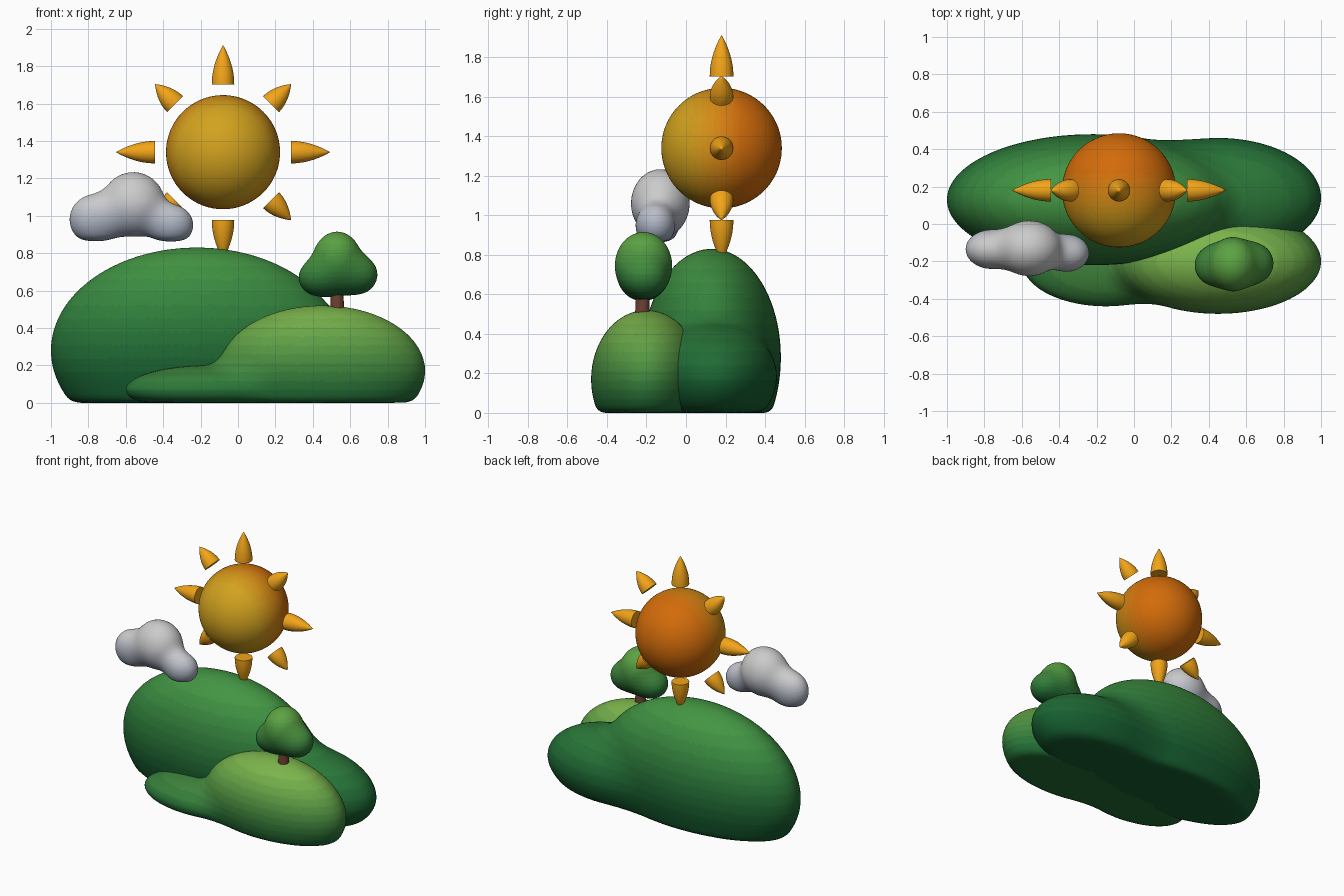
import bpy, bmesh, math
from mathutils import Vector, Matrix

if "Cube" in bpy.data.objects:
    bpy.data.objects.remove(bpy.data.objects["Cube"])


def material(name, rgb):
    m = bpy.data.materials.new(name)
    m.diffuse_color = [c ** 2.2 for c in rgb] + [1]
    m.use_nodes = True
    m.node_tree.nodes["Principled BSDF"].inputs["Base Color"].default_value = m.diffuse_color
    return m


def finish(bm, name, mats):
    bmesh.ops.recalc_face_normals(bm, faces=bm.faces)
    mesh = bpy.data.meshes.new(name)
    bm.to_mesh(mesh)
    bm.free()
    for m in mats:
        mesh.materials.append(m)
    ob = bpy.data.objects.new(name, mesh)
    bpy.context.collection.objects.link(ob)
    bpy.ops.object.select_all(action='DESELECT')
    ob.select_set(True)
    bpy.context.view_layer.objects.active = ob
    bpy.ops.object.shade_smooth_by_angle(angle=math.radians(40))
    return ob


def gradient(bm, name, axis, lo, hi, col_lo, col_hi, steps=10):
    """Colour faces in soft bands along one axis."""
    for f in bm.faces:
        t = (f.calc_center_median()[axis] - lo) / (hi - lo)
        f.material_index = min(steps - 1, max(0, int(t * steps)))
    return [material(f"{name}_{i}", [a + (b - a) * i / (steps - 1) for a, b in zip(col_lo, col_hi)])
            for i in range(steps)]


def smin(a, b, k):
    h = max(k - abs(a - b), 0) / k
    return min(a, b) - h * h * k / 4


def ellipsoid(p, c, r):
    x, y, z = ((p[i] - c[i]) / r[i] for i in range(3))
    k0 = math.sqrt(x * x + y * y + z * z)
    k1 = math.sqrt((x / r[0]) ** 2 + (y / r[1]) ** 2 + (z / r[2]) ** 2)
    return k0 * (k0 - 1) / k1 if k1 > 1e-9 else -min(r)


def blob(name, lobes, centre, stretch, k, colours, zrange, floor=None, detail=6):
    """Ellipsoid lobes melted together, optionally with a soft-edged flat base."""
    def dist(p):
        d = ellipsoid(p, *lobes[0])
        for c, r in lobes[1:]:
            d = smin(d, ellipsoid(p, c, r), k)
        return d if floor is None else -smin(-d, p[2] - floor, 0.04)

    bm = bmesh.new()
    bmesh.ops.create_icosphere(bm, subdivisions=detail, radius=1)
    centre = Vector(centre)
    for v in bm.verts:
        ray = Vector([a * b for a, b in zip(v.co, stretch)]).normalized()
        lo, hi = 0.0, 1.4
        for _ in range(18):
            mid = (lo + hi) / 2
            if dist(centre + ray * mid) < 0:
                lo = mid
            else:
                hi = mid
        v.co = centre + ray * lo
    return finish(bm, name, gradient(bm, name, 2, *zrange, *colours))


def lathe(name, profile, matrix, mat, segs=28):
    """Spin (radius, height) points about z, then place the result."""
    bm = bmesh.new()
    vs = [bm.verts.new((r, 0, z)) for r, z in profile]
    es = [bm.edges.new(p) for p in zip(vs, vs[1:])]
    bmesh.ops.spin(bm, geom=vs + es, cent=(0, 0, 0), axis=(0, 0, 1),
                   angle=math.tau, steps=segs)
    bmesh.ops.remove_doubles(bm, verts=bm.verts, dist=1e-5)
    bm.transform(matrix)
    return finish(bm, name, [mat])


# Hills
blob("back_hill",
     [((-0.22, 0.13, 0.28), (0.78, 0.35, 0.55)),
      ((0.45, 0.14, 0.18), (0.55, 0.32, 0.28))],
     (0.05, 0.13, 0.2), (1, 0.4, 0.5), 0.1,
     ((0.11, 0.37, 0.20), (0.27, 0.58, 0.27)), (0.1, 0.8), floor=0)
blob("front_hill",
     [((0.45, -0.20, 0.17), (0.55, 0.28, 0.35)),
      ((-0.15, -0.20, 0.07), (0.45, 0.24, 0.13))],
     (0.2, -0.21, 0.08), (1, 0.4, 0.45), 0.1,
     ((0.15, 0.43, 0.22), (0.48, 0.70, 0.30)), (0.02, 0.5), floor=0)

# Tree
lathe("tree_trunk", [(0, 0.45), (0.042, 0.45), (0.036, 0.53), (0.032, 0.62), (0, 0.62)],
      Matrix.Translation((0.53, -0.22, 0)), material("bark", (0.42, 0.26, 0.20)))
blob("tree_crown",
     [((0.53, -0.215, 0.745), (0.135, 0.145, 0.17)),
      ((0.435, -0.22, 0.67), (0.11, 0.11, 0.10)),
      ((0.635, -0.21, 0.685), (0.11, 0.11, 0.105))],
     (0.53, -0.215, 0.69), (1, 0.8, 0.8), 0.06,
     ((0.14, 0.41, 0.21), (0.36, 0.63, 0.27)), (0.58, 0.88), detail=5)

# Cloud
blob("cloud",
     [((-0.56, -0.13, 1.06), (0.17, 0.148, 0.173)),
      ((-0.76, -0.135, 0.98), (0.14, 0.105, 0.135)),
      ((-0.36, -0.155, 0.95), (0.12, 0.10, 0.11))],
     (-0.56, -0.14, 0.97), (1, 0.5, 0.6), 0.08,
     ((0.60, 0.64, 0.72), (0.80, 0.80, 0.81)), (0.88, 1.1), floor=0.86, detail=5)

# Sun
SUN = Vector((-0.08, 0.18, 1.34))
bm = bmesh.new()
bmesh.ops.create_icosphere(bm, subdivisions=5, radius=0.305, matrix=Matrix.Translation(SUN))
finish(bm, "sun", gradient(bm, "sun", 1, -0.02, 0.30, (0.82, 0.63, 0.14), (0.82, 0.42, 0.07)))

# Rays: long on the axes, short on the diagonals
amber = material("amber", (0.95, 0.64, 0.12))
for i in range(8):
    length = 0.21 if i % 2 == 0 else 0.152
    profile = [(0, 0.363)] + [(0.06 * (1 - (t / 10) ** 2), 0.363 + length * t / 10)
                              for t in range(11)]
    lathe(f"sun_ray_{i + 1}", profile,
          Matrix.Translation(SUN) @ Matrix.Rotation(i * math.pi / 4, 4, 'Y'), amber)
